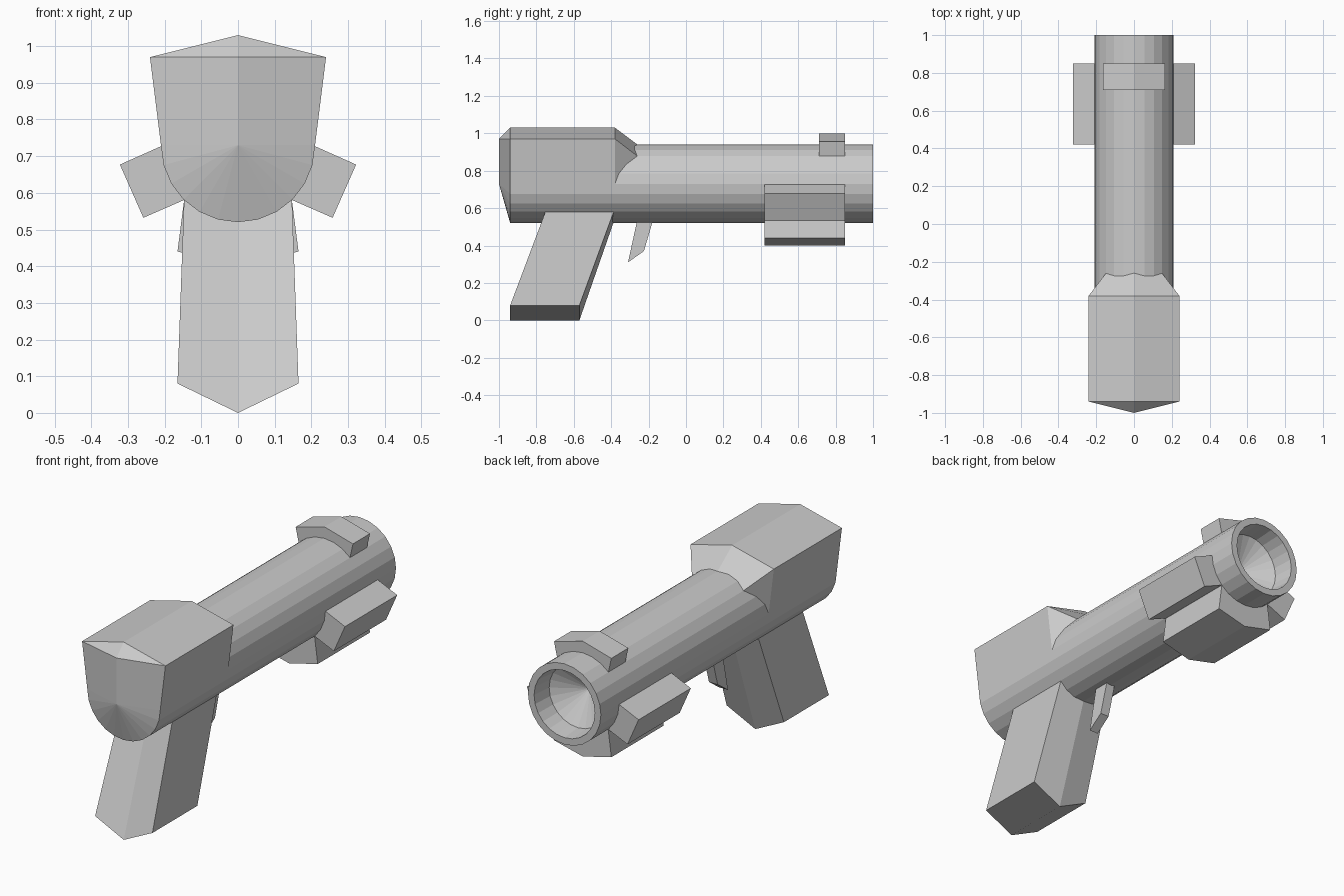
import bpy, bmesh
from math import sin, cos, radians

if "Cube" in bpy.data.objects:
    bpy.data.objects.remove(bpy.data.objects["Cube"])

R, CZ, N = 0.21, 0.73, 24      # barrel radius, axis height, sides


def finish(name, bm):
    bmesh.ops.recalc_face_normals(bm, faces=bm.faces)
    mesh = bpy.data.meshes.new(name)
    bm.to_mesh(mesh)
    bm.free()
    obj = bpy.data.objects.new(name, mesh)
    bpy.context.collection.objects.link(obj)
    return obj


def circle(y, r):
    return [(r * cos(radians(i * 360 / N)), y, CZ + r * sin(radians(i * 360 / N))) for i in range(N)]


def loft(name, rings, cap_start=True, cap_end=True):
    """Skin a list of closed rings with equal point counts."""
    bm = bmesh.new()
    vs = [[bm.verts.new(p) for p in ring] for ring in rings]
    n = len(vs[0])
    for a, b in zip(vs, vs[1:]):
        for i in range(n):
            j = (i + 1) % n
            bm.faces.new((a[i], a[j], b[j], b[i]))
    if cap_start:
        bm.faces.new(vs[0])
    if cap_end:
        bm.faces.new(vs[-1])
    return finish(name, bm)


def prism_y(name, profile, y0, y1):
    return loft(name, [[(x, y, z) for x, z in profile] for y in (y0, y1)])


# Barrel with recessed muzzle and conical bore
barrel = loft("barrel", [circle(-0.38, R), circle(1.0, R), circle(1.0, 0.175),
                         circle(0.89, 0.165), circle(0.79, 0.002)], cap_start=False)

# Rear housing: rounded belly, flared sides, low ridge roof
bm = bmesh.new()
arc = [(R * cos(radians(a)), CZ + R * sin(radians(a))) for a in range(-180, 1, 15)]
outline = arc + [(0.24, 0.97), (0, 1.03), (-0.24, 0.97)]
back, front = [[bm.verts.new((x, y, z)) for x, z in outline] for y in (-0.94, -0.38)]
n, m = len(outline), len(arc)
for i in range(n):
    j = (i + 1) % n
    bm.faces.new((back[i], back[j], front[j], front[i]))
# Pointed rear cap
low, high = bm.verts.new((0, -1, CZ)), bm.verts.new((0, -1, 0.97))
for i in range(m - 1):
    bm.faces.new((low, back[i], back[i + 1]))
# Sloped shoulders running down onto the barrel
nose = bm.verts.new((0, -0.26, CZ + R))
for end, corner, s in ((m - 1, m, 1), (0, m + 2, -1)):
    bm.faces.new((low, back[end], back[corner], high))
    bm.faces.new((high, back[corner], back[m + 1]))
    shoulder = bm.verts.new((s * 0.148, -0.26, 0.878))
    bm.faces.new((front[end], front[corner], shoulder))
    bm.faces.new((front[corner], front[m + 1], nose, shoulder))
finish("rear_housing", bm)

# Raked grip with a V-shaped base
loft("grip", [
    [(x, y + dy, z) for x, y, z in ((-w, 0, ze), (0, 0, zc), (w, 0, ze), (w, d, ze), (0, d, zc), (-w, d, ze))]
    for w, dy, d, ze, zc in ((0.165, -0.94, 0.37, 0.08, 0.0), (0.147, -0.75, 0.365, 0.585, 0.53))])

# Trigger
trigger = [(-0.26, 0.54), (-0.175, 0.54), (-0.225, 0.37), (-0.31, 0.31)]
loft("trigger", [[(x, y, z) for y, z in trigger] for x in (-0.025, 0.025)])

# Pods around the muzzle: two sides, bottom and sight block on top
for side, s in (("right", 1), ("left", -1)):
    prism_y(side + "_pod", [(s * x, z) for x, z in ((0.21, 0.727), (0.322, 0.677), (0.258, 0.532), (0.148, 0.58))],
            0.42, 0.85)
prism_y("bottom_pod", [(-0.147, 0.58), (-0.165, 0.44), (0, 0.40), (0.165, 0.44), (0.147, 0.58)], 0.42, 0.85)
prism_y("top_sight", [(-0.148, 0.878), (-0.165, 0.955), (0, 1.0), (0.165, 0.955), (0.148, 0.878)], 0.71, 0.85)
